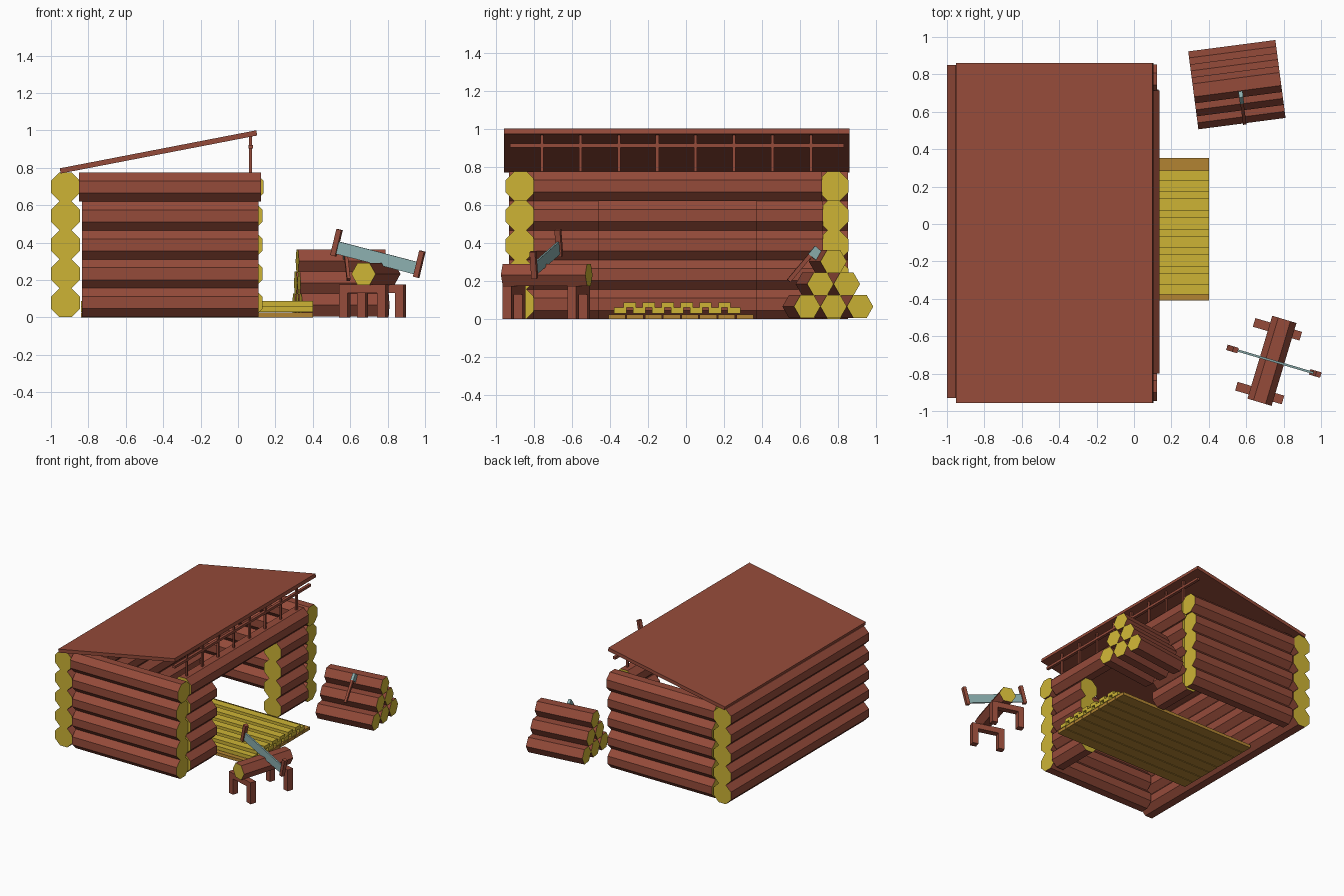
import bpy, bmesh, math
from mathutils import Vector, Matrix

if "Cube" in bpy.data.objects:
    bpy.data.objects.remove(bpy.data.objects["Cube"])


def material(name, rgb):
    m = bpy.data.materials.new(name)
    m.diffuse_color = (*rgb, 1)
    m.use_nodes = True
    m.node_tree.nodes["Principled BSDF"].inputs["Base Color"].default_value = m.diffuse_color
    return m


BARK = material("red_brown_wood", (0.30, 0.070, 0.042))
CUT = material("yellow_cut_wood", (0.61, 0.456, 0.036))
TAN = material("tan_plank", (0.445, 0.231, 0.032))
STEEL = material("pale_steel", (0.26, 0.43, 0.43))


def finish(bm, name, *mats):
    bmesh.ops.recalc_face_normals(bm, faces=bm.faces[:])
    me = bpy.data.meshes.new(name)
    bm.to_mesh(me)
    bm.free()
    for m in mats:
        me.materials.append(m)
    ob = bpy.data.objects.new(name, me)
    bpy.context.collection.objects.link(ob)
    return ob


def add_log(bm, p0, p1, width, sides, turn=0.0):
    """Horizontal prism between two points, with cut-wood end caps."""
    p0, p1 = Vector(p0), Vector(p1)
    u = (p1 - p0).normalized().cross(Vector((0, 0, 1)))
    r = width / 2 / math.cos(turn)
    rings = []
    for p in (p0, p1):
        ring = []
        for k in range(sides):
            a = turn + 2 * math.pi * k / sides
            ring.append(bm.verts.new(p + u * r * math.cos(a) + Vector((0, 0, r * math.sin(a)))))
        rings.append(ring)
    for k in range(sides):
        j = (k + 1) % sides
        bm.faces.new((rings[0][k], rings[0][j], rings[1][j], rings[1][k]))
    for ring in rings:
        bm.faces.new(ring).material_index = 1


def add_box(bm, lo, hi, mat=Matrix()):
    lo, hi = Vector(lo), Vector(hi)
    m = mat @ Matrix.Translation((lo + hi) / 2) @ Matrix.Diagonal((*(hi - lo), 1))
    bmesh.ops.create_cube(bm, size=1, matrix=m)


# Cabin walls of stacked octagonal logs
LOG, PITCH, OCT = 0.155, 0.155, math.pi / 8
heights = [0.0785 + PITCH * i for i in range(5)]

bm = bmesh.new()
for z in heights:
    add_log(bm, (-0.9225, -0.93, z), (-0.9225, 0.85, z), LOG, 8, OCT)
finish(bm, "back_wall", BARK, CUT)

for name, y in (("near_side_wall", -0.87), ("far_side_wall", 0.775)):
    bm = bmesh.new()
    for i, z in enumerate(heights):
        x0, x1 = (-0.85, 0.122) if i == 4 else (-0.833, 0.11)
        add_log(bm, (x0, y, z), (x1, y, z), LOG, 8, OCT)
    finish(bm, name, BARK, CUT)

# Door wall: two short stacks and the beam over the opening
for name, y0, y1 in (("near_door_wall", -0.80, -0.46), ("far_door_wall", 0.37, 0.72)):
    bm = bmesh.new()
    for z in heights[:4]:
        add_log(bm, (0.053, y0, z), (0.053, y1, z), LOG, 8, OCT)
    finish(bm, name, BARK, CUT)
bm = bmesh.new()
add_log(bm, (0.06, -0.80, heights[4]), (0.06, 0.715, heights[4]), LOG, 8, OCT)
finish(bm, "door_beam", BARK, CUT)

# Sloping roof slab
bm = bmesh.new()
slope = Matrix.Translation((-0.425, 0, 0.885)) @ Matrix.Rotation(-math.atan2(0.203, 1.05), 4, 'Y')
add_box(bm, (-0.535, -0.957, -0.014), (0.535, 0.86, 0.014), slope)
finish(bm, "roof", BARK)

# Posts and rail holding the high edge of the roof
bm = bmesh.new()
for i in range(8):
    y = -0.757 + 0.202 * i
    add_box(bm, (0.06, y - 0.008, 0.77), (0.075, y + 0.008, 0.975))
add_box(bm, (0.056, -0.925, 0.902), (0.079, 0.83, 0.922))
finish(bm, "roof_posts", BARK)

# Deck running out of the doorway: base planks, then boards with raised battens
bm = bmesh.new()
for i in range(8):
    y = -0.408 + 0.096 * i
    add_box(bm, (-0.84, y, 0), (0.40, y + 0.090, 0.025))
finish(bm, "deck_base", TAN)
bm = bmesh.new()
for i in range(7):
    y = -0.345 + 0.0995 * i
    add_box(bm, (-0.84, y - 0.033, 0.03), (0.40, y + 0.033, 0.06))
    if i < 6:
        add_box(bm, (-0.84, y + 0.018, 0.06), (0.40, y + 0.082, 0.087))
finish(bm, "deck_boards", CUT)

# Pile of six hexagonal logs
c = Vector((0.55, 0.745, 0))
along = Vector((math.cos(0.13), math.sin(0.13), 0))
across = Vector((-along.y, along.x, 0))
bm = bmesh.new()
for row in range(3):
    for k in range(3 - row):
        p = c + across * 0.14 * (k - (2 - row) / 2) + Vector((0, 0, 0.066 + 0.118 * row))
        add_log(bm, p - along * 0.235, p + along * 0.235, 0.14, 6)
finish(bm, "log_pile", BARK, CUT)

# Axe leaning on the pile
axe = Matrix.Translation((0.582, 0.61, 0.285)) @ Matrix.Rotation(0.13, 4, 'Z') @ Matrix.Rotation(0.87, 4, 'X')
bm = bmesh.new()
add_box(bm, (-0.009, -0.11, -0.011), (0.009, 0.11, 0.011), axe)
finish(bm, "axe_handle", BARK)
bm = bmesh.new()
add_box(bm, (-0.011, 0.065, -0.058), (0.011, 0.12, 0.012), axe)
finish(bm, "axe_head", STEEL)

# Log on two trestles
a, b = Vector((0.671, -0.953, 0.232)), Vector((0.804, -0.51, 0.232))
bm = bmesh.new()
add_log(bm, a, b, 0.135, 6)
finish(bm, "sawn_log", BARK, CUT)
turn = Matrix.Rotation(math.radians(-16.5), 4, 'Z')
for name, x, y in (("near_trestle", 0.672, -0.904), ("far_trestle", 0.767, -0.563)):
    t = Matrix.Translation((x, y, 0)) @ turn
    bm = bmesh.new()
    add_box(bm, (-0.13, -0.024, 0.13), (0.13, 0.024, 0.175), t)
    for s in (-1, 1):
        add_box(bm, (s * 0.106 - 0.024, -0.024, 0), (s * 0.106 + 0.024, 0.024, 0.13), t)
    finish(bm, name, BARK)

# Two-handed saw, tilted across the log
saw = Matrix.Translation((0.742, -0.732, 0.318)) @ turn @ Matrix.Rotation(math.radians(14), 4, 'Y')
bm = bmesh.new()
add_box(bm, (-0.235, -0.006, -0.034), (0.235, 0.006, 0.034), saw)
finish(bm, "saw_blade", STEEL)
bm = bmesh.new()
for x, z in ((-0.238, 0.025), (0.238, 0.025)):
    add_box(bm, (x - 0.014, -0.015, z - 0.072), (x + 0.014, 0.015, z + 0.072), saw)
finish(bm, "saw_handles", BARK)
